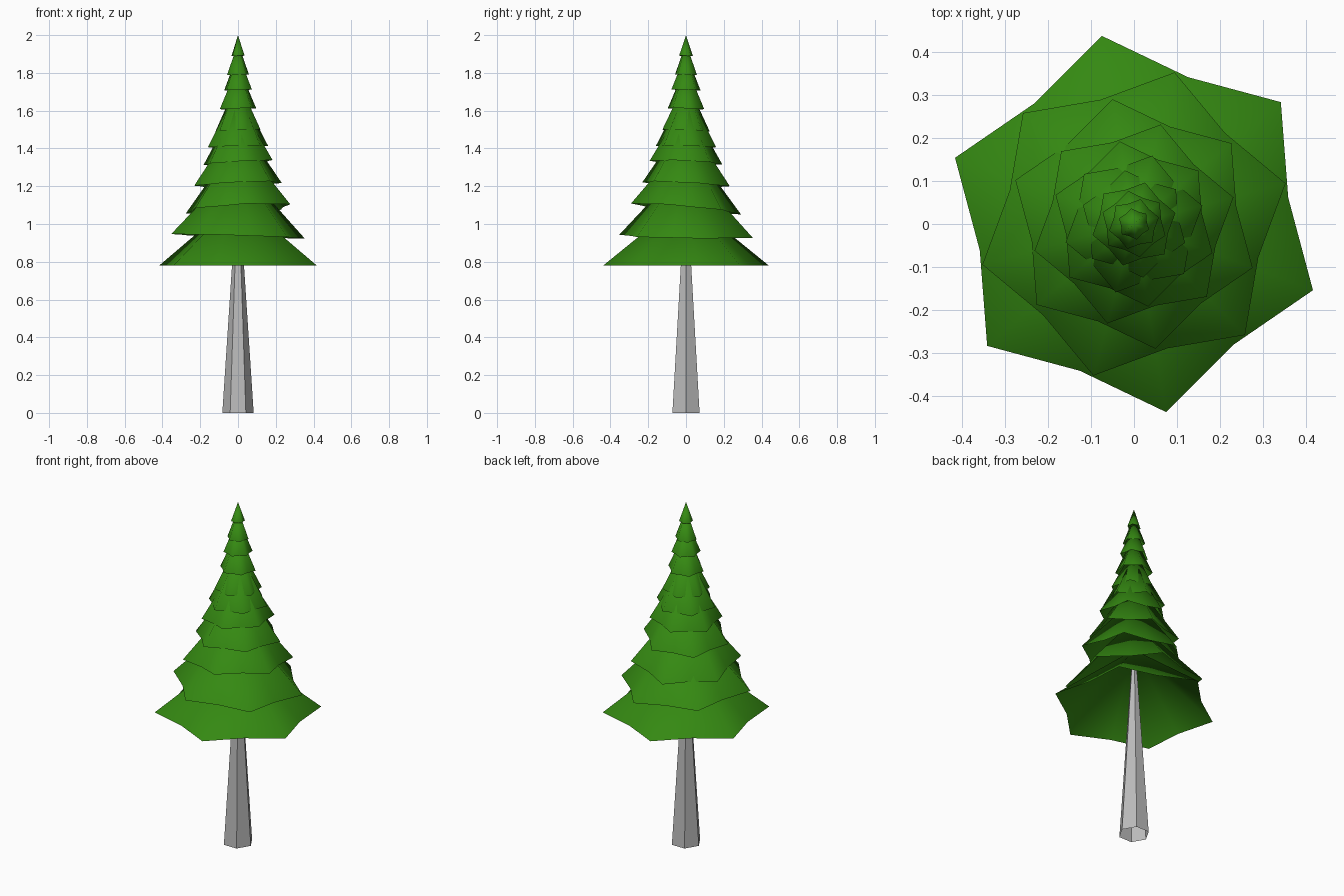
import bpy
import bmesh
from math import cos, sin, radians

cube = bpy.data.objects.get("Cube")
if cube:
    bpy.data.objects.remove(cube, do_unlink=True)


def make_material(name, rgb):
    mat = bpy.data.materials.new(name)
    mat.use_nodes = True
    color = (*rgb, 1.0)
    mat.diffuse_color = color
    bsdf = mat.node_tree.nodes["Principled BSDF"]
    bsdf.inputs["Base Color"].default_value = color
    bsdf.inputs["Roughness"].default_value = 0.8
    return mat


def add_object(name, bm, mat, smooth):
    mesh = bpy.data.meshes.new(name)
    for face in bm.faces:
        face.smooth = smooth
    bmesh.ops.recalc_face_normals(bm, faces=bm.faces[:])
    # Open shells must face away from the trunk axis
    if sum(f.normal.dot(f.calc_center_median() * f.calc_area())
           - f.normal.z * f.calc_center_median().z * f.calc_area() for f in bm.faces) < 0:
        bmesh.ops.reverse_faces(bm, faces=bm.faces[:])
    bm.to_mesh(mesh)
    bm.free()
    mesh.materials.append(mat)
    obj = bpy.data.objects.new(name, mesh)
    bpy.context.collection.objects.link(obj)
    return obj


def foliage_tier(name, z, radius, slope, turn, tilt, mat):
    """Open six-pointed star cone with a slightly tilted rim."""
    bm = bmesh.new()
    apex = bm.verts.new((0, 0, z + radius * slope))
    rim = []
    for i in range(12):
        r = radius if i % 2 == 0 else radius * 0.82
        a = radians(turn + 30 * i)
        x, y = r * cos(a), r * sin(a)
        rim.append(bm.verts.new((x, y, z + tilt[0] * x + tilt[1] * y)))
    for i in range(12):
        bm.faces.new((rim[i], rim[(i + 1) % 12], apex))
    return add_object(name, bm, mat, True)


green = make_material("needle green", (0.035, 0.25, 0.006))
gray = make_material("bark gray", (0.5, 0.5, 0.5))

# Tapered hexagonal trunk, open at the bottom
bm = bmesh.new()
bmesh.ops.create_cone(bm, cap_ends=False, segments=6, radius1=0.083,
                      radius2=0.012, depth=1.08)
top_x = max(v.co.x for v in bm.verts)
turn = 0 if top_x > 0.08 else radians(30)
for v in bm.verts:
    x, y = v.co.x, v.co.y
    v.co.x = x * cos(turn) - y * sin(turn)
    v.co.y = x * sin(turn) + y * cos(turn)
    v.co.z += 0.54
add_object("trunk", bm, gray, False)

# Foliage tiers from the bottom up: rim height, tip radius, slope
tiers = [(0.78, 0.445, 0.80), (0.935, 0.366, 1.05), (1.08, 0.295, 1.25),
         (1.21, 0.24, 1.45), (1.325, 0.195, 1.7), (1.41, 0.165, 1.9),
         (1.495, 0.127, 2.1), (1.61, 0.10, 2.3), (1.71, 0.078, 2.5),
         (1.79, 0.06, 2.8), (1.89, 0.037, 2.973)]
tilts = [(0, 0), (-0.03, -0.015), (0.055, -0.09), (0.045, -0.055), (0.06, -0.04)]
for i, (z, radius, slope) in enumerate(tiers):
    tilt = tilts[i] if i < len(tilts) else (0.03, -0.03)
    foliage_tier(f"foliage_tier_{i + 1}", z, radius, slope,
                 15 if i % 2 else 39.7, tilt, green)
